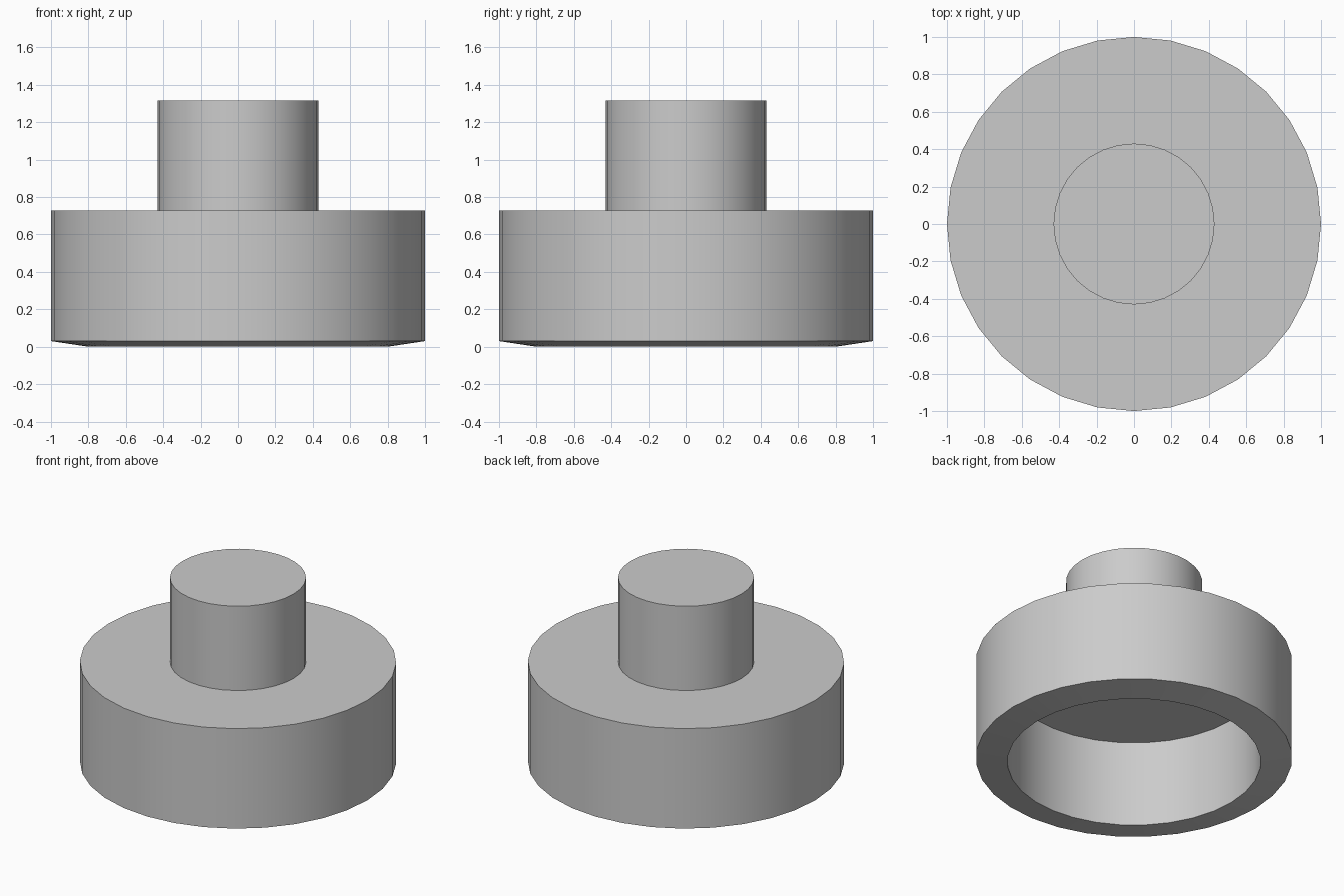
import bpy, bmesh
from math import sin, cos, tau, radians

if "Cube" in bpy.data.objects:
    bpy.data.objects.remove(bpy.data.objects["Cube"])

SIDES = 32


def lathe(name, profile):
    """Spin an (r, z) profile round the z axis; r = 0 ends become flat caps."""
    bm = bmesh.new()
    rings = [[bm.verts.new((r * cos(tau * i / SIDES), r * sin(tau * i / SIDES), z))
              for i in range(SIDES)] for r, z in profile]
    for a, b in zip(rings, rings[1:]):
        for i in range(SIDES):
            j = (i + 1) % SIDES
            bm.faces.new((a[i], a[j], b[j], b[i]))
    bm.faces.new(rings[0][::-1])
    bm.faces.new(rings[-1])
    bmesh.ops.recalc_face_normals(bm, faces=bm.faces)
    mesh = bpy.data.meshes.new(name)
    bm.to_mesh(mesh)
    bm.free()
    obj = bpy.data.objects.new(name, mesh)
    bpy.context.collection.objects.link(obj)
    bpy.ops.object.select_all(action='DESELECT')
    obj.select_set(True)
    bpy.context.view_layer.objects.active = obj
    bpy.ops.object.shade_smooth_by_angle(angle=radians(35))
    return obj


# Hollow cap: cavity ceiling, inner wall, sloping lip, outer wall, top
lathe("cap_body", [(0.80, 0.60), (0.80, 0.0), (1.0, 0.03), (1.0, 0.727)])

# Solid knob on top, sunk slightly into the cap
lathe("top_knob", [(0.43, 0.71), (0.43, 1.315)])
